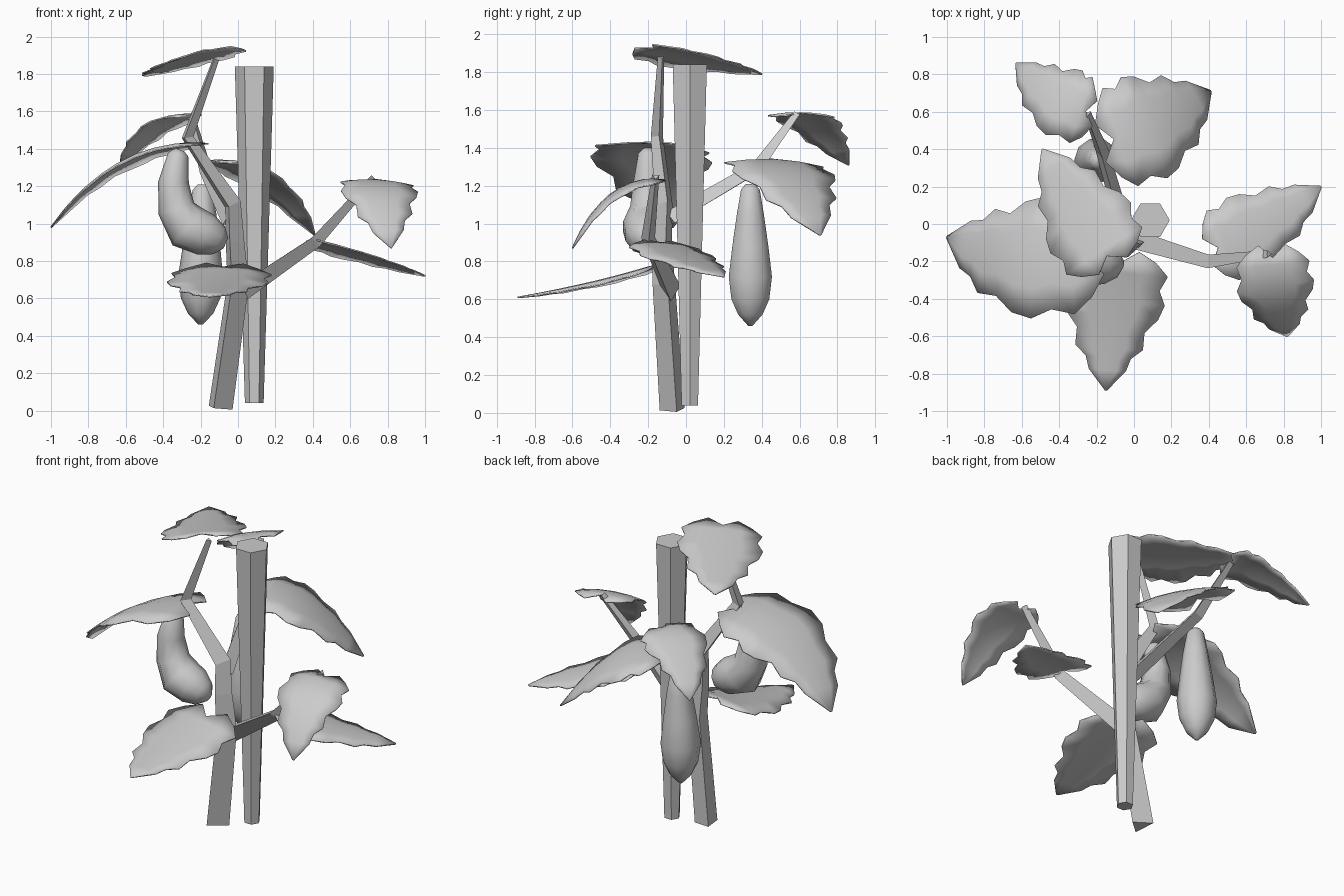
import bpy, bmesh, math
from mathutils import Vector as V


def finish(name, bm, smooth):
    bmesh.ops.recalc_face_normals(bm, faces=bm.faces)
    me = bpy.data.meshes.new(name)
    bm.to_mesh(me)
    bm.free()
    for p in me.polygons:
        p.use_smooth = smooth
    ob = bpy.data.objects.new(name, me)
    bpy.context.collection.objects.link(ob)
    return ob


def tube(name, path, sides, ref=(0, 1, 0), smooth=False, turn=0.0):
    """Loft of rings along a path of (x, y, z, radius)."""
    bm = bmesh.new()
    pts = [V(p[:3]) for p in path]
    rings = []
    for i, p in enumerate(pts):
        t = (pts[min(i + 1, len(pts) - 1)] - pts[max(i - 1, 0)]).normalized()
        u = V(ref).cross(t).normalized()
        v = t.cross(u)
        rings.append([bm.verts.new(p + path[i][3] * (u * math.cos(a) + v * math.sin(a)))
                      for a in (turn + math.tau * k / sides for k in range(sides))])
    for a, b in zip(rings, rings[1:]):
        for k in range(sides):
            j = (k + 1) % sides
            bm.faces.new((a[k], a[j], b[j], b[k]))
    bm.faces.new(rings[0])
    bm.faces.new(rings[-1])
    return finish(name, bm, smooth)


# Shared jagged leaf outline: (position along midrib, half width)
LEAF = [(0.02, 0.72), (0.09, 0.98), (0.22, 0.88), (0.34, 1.04), (0.46, 0.96),
        (0.57, 0.72), (0.70, 0.74), (0.77, 0.50), (0.86, 0.42), (1.0, 0.02)]
NOTCH = {-1: -0.04, -0.5: -0.13, 0: 0.0, 0.5: -0.13, 1: -0.04}


def leaf(name, base, mid, tip, side, width, taper=0.0):
    b, m, e = V(base), V(mid), V(tip)
    c = (4 * m - b - e) / 2
    bm = bmesh.new()
    rows = []
    for i, (t, w) in enumerate(LEAF):
        w *= width * (1 - taper * t)
        row = []
        for s in (-1, -0.5, 0, 0.5, 1):
            q = t + (NOTCH[s] if i == 0 else 0)
            # bezier midrib, extended backwards at the heart shaped base
            p = b * (1 - q) ** 2 + c * (2 * q * (1 - q)) + e * q * q
            tan = ((c - b) * (1 - q) + (e - c) * q).normalized()
            sd = V(side)
            sd = (sd - tan * sd.dot(tan)).normalized()
            up = tan.cross(sd)
            up = up if up.z > 0 else -up
            row.append(bm.verts.new(p + sd * (s * w) - up * (s * s * w * 0.1)))
        rows.append(row)
    for r, n in zip(rows, rows[1:]):
        for k in range(4):
            bm.faces.new((r[k], r[k + 1], n[k + 1], n[k]))
    ob = finish(name, bm, True)
    th = ob.modifiers.new("thickness", 'SOLIDIFY')
    th.thickness = 0.008
    th.offset = 0
    return ob


# Hexagonal support stake, wider at the top
tube("stake", [(0.087, 0.02, 0.04, 0.05), (0.087, 0.02, 1.84, 0.104)], 6)

# Main stem and branches, three sided
tube("main_stem", [(-0.105, -0.065, 0.015, 0.078), (-0.01, -0.11, 0.68, 0.07),
                   (-0.025, -0.12, 0.9, 0.06), (-0.035, -0.11, 1.1, 0.055),
                   (-0.275, -0.15, 1.46, 0.038), (-0.12, -0.13, 1.88, 0.02)], 3, turn=math.radians(12))
tube("right_branch", [(0.01, -0.08, 0.64, 0.06), (0.41, -0.2, 0.91, 0.042),
                      (0.72, -0.16, 1.25, 0.022)], 3)
tube("back_branch", [(-0.04, -0.08, 1.02, 0.05), (-0.17, 0.38, 1.29, 0.04),
                     (-0.25, 0.59, 1.58, 0.022)], 3, ref=(1, 0, 0))

# Fruits
tube("hanging_fruit", [(-0.19, 0.34, 1.21, 0.025), (-0.19, 0.34, 1.18, 0.052),
                       (-0.19, 0.34, 1.05, 0.075), (-0.195, 0.34, 0.88, 0.1),
                       (-0.2, 0.34, 0.72, 0.12), (-0.2, 0.34, 0.6, 0.105),
                       (-0.2, 0.34, 0.52, 0.068), (-0.2, 0.34, 0.46, 0.012)], 10, smooth=True)
tube("curved_fruit", [(-0.31, -0.2, 1.395, 0.025), (-0.32, -0.2, 1.37, 0.055),
                      (-0.345, -0.2, 1.22, 0.082), (-0.33, -0.2, 1.08, 0.1),
                      (-0.265, -0.21, 0.98, 0.128), (-0.17, -0.21, 0.94, 0.115),
                      (-0.1, -0.21, 0.91, 0.08), (-0.065, -0.21, 0.895, 0.03)], 10, smooth=True)

# Leaves: base, middle and tip of the midrib, sideways direction, half width
leaf("front_leaf", (-0.08, -0.2, 0.77), (-0.12, -0.52, 0.685), (-0.15, -0.89, 0.61), (1, -0.08, 0), 0.28, 0.18)
leaf("left_leaf", (-0.27, -0.17, 1.43), (-0.66, -0.17, 1.305), (-1.0, -0.07, 0.98), (0.1, 1, -0.04), 0.31)
leaf("top_leaf", (-0.14, -0.18, 1.93), (-0.29, 0.07, 1.87), (-0.49, 0.4, 1.79), (0.87, 0.48, 0.12), 0.245)
leaf("back_right_leaf", (-0.12, 0.45, 1.34), (0.15, 0.56, 1.24), (0.41, 0.71, 0.94), (-0.43, 0.9, -0.03), 0.285)
leaf("back_left_leaf", (-0.25, 0.6, 1.585), (-0.44, 0.69, 1.52), (-0.63, 0.86, 1.31), (0.56, 0.82, 0), 0.19)
leaf("right_lower_leaf", (0.44, -0.13, 0.9), (0.69, -0.0, 0.825), (1.0, 0.2, 0.72), (-0.52, 0.85, 0), 0.21)
leaf("right_upper_leaf", (0.74, -0.17, 1.235), (0.77, -0.41, 1.14), (0.82, -0.6, 0.87), (1, 0.1, -0.05), 0.2)
